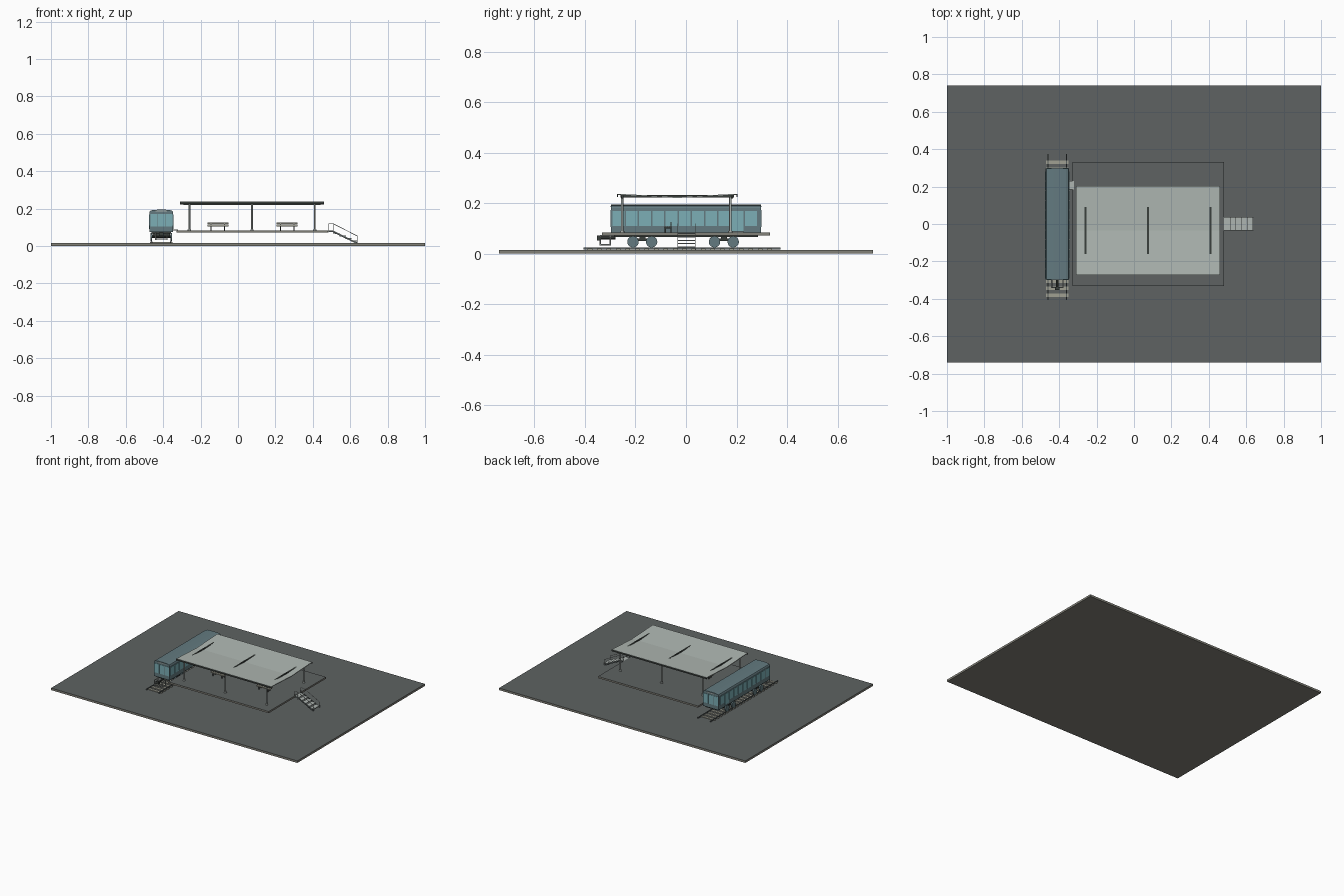
import bpy, bmesh, math
from mathutils import Vector

if "Cube" in bpy.data.objects:
    bpy.data.objects.remove(bpy.data.objects["Cube"])


def mat(name, r, g, b):
    m = bpy.data.materials.new(name)
    m.diffuse_color = (r, g, b, 1)
    m.use_nodes = True
    m.node_tree.nodes["Principled BSDF"].inputs["Base Color"].default_value = m.diffuse_color
    return m


GROUND = mat("asphalt grey", 0.112, 0.123, 0.122)
CONCRETE = mat("warm concrete", 0.225, 0.22, 0.19)
BODY = mat("teal body", 0.125, 0.195, 0.215)
GLASS = mat("pale blue glass", 0.2, 0.43, 0.47)
ROOF = mat("pale grey roof", 0.43, 0.48, 0.45)
DARK = mat("dark steel", 0.042, 0.05, 0.045)
RAIL = mat("rail steel", 0.1, 0.12, 0.12)
STEEL = mat("light steel", 0.42, 0.46, 0.44)
WOOD = mat("weathered wood", 0.35, 0.35, 0.29)


def finish(name, bm, m):
    bmesh.ops.recalc_face_normals(bm, faces=bm.faces)
    me = bpy.data.meshes.new(name)
    bm.to_mesh(me)
    bm.free()
    me.materials.append(m)
    ob = bpy.data.objects.new(name, me)
    bpy.context.collection.objects.link(ob)
    return ob


def box(name, x0, x1, y0, y1, z0, z1, m):
    bm = bmesh.new()
    bmesh.ops.create_cube(bm, size=1)
    for v in bm.verts:
        v.co = ((x0 + x1) / 2 + v.co.x * (x1 - x0),
                (y0 + y1) / 2 + v.co.y * (y1 - y0),
                (z0 + z1) / 2 + v.co.z * (z1 - z0))
    return finish(name, bm, m)


def rod(name, a, b, r, m, seg=8):
    a, b = Vector(a), Vector(b)
    bm = bmesh.new()
    bmesh.ops.create_cone(bm, cap_ends=True, segments=seg, radius1=r, radius2=r, depth=(b - a).length)
    q = Vector((0, 0, 1)).rotation_difference(b - a)
    for v in bm.verts:
        v.co = q @ v.co + (a + b) / 2
    ob = finish(name, bm, m)
    if seg > 8:
        for p in ob.data.polygons:
            p.use_smooth = len(p.vertices) == 4
    return ob


def extrude(name, pts, direction, m):
    """Close a planar outline and sweep it along a vector."""
    bm = bmesh.new()
    f = bm.faces.new([bm.verts.new(p) for p in pts])
    r = bmesh.ops.extrude_face_region(bm, geom=[f])
    bmesh.ops.translate(bm, vec=direction, verts=[v for v in r["geom"] if isinstance(v, bmesh.types.BMVert)])
    return finish(name, bm, m)


def topped_slab(name, x0, x1, y0, y1, z0, z1):
    """Concrete slab whose upward face is asphalt."""
    ob = box(name, x0, x1, y0, y1, z0, z1, CONCRETE)
    ob.data.materials.append(GROUND)
    for p in ob.data.polygons:
        p.material_index = 1 if p.normal.z > 0.5 else 0


G = 0.015      # ground top
P = 0.083      # platform top

# Ground and platform slab
topped_slab("ground_slab", -1, 1, -0.74, 0.74, 0, G)
topped_slab("platform_slab", -0.33, 0.482, -0.332, 0.332, 0.071, P)

# Track
TX = -0.41
for s in (-1, 1):
    x = TX + s * 0.05
    box("rail", x - 0.003, x + 0.003, -0.405, 0.375, G + 0.002, 0.025, RAIL)
for i in range(20):
    y = -0.38 + i * 0.0374
    box("sleeper", TX - 0.06, TX + 0.06, y - 0.009, y + 0.009, G - 0.002, 0.02, WOOD)

# Carriage body: half section mirrored about the centre line
half = [(0.063, 0.076), (0.063, 0.181), (0.059, 0.188), (0.047, 0.192), (0.02, 0.194)]
section = half + [(-x, z) for x, z in reversed(half)]
extrude("carriage_body", [(TX + x, -0.297, z) for x, z in section], (0, 0.594, 0), BODY)
box("carriage_underframe", TX - 0.052, TX + 0.052, -0.285, 0.285, 0.066, 0.077, DARK)
for s in (-1, 1):
    x = TX + s * 0.0635
    # Side windows and one door
    for i in range(11):
        y = -0.267 + i * 0.0524
        door = i == 9
        box("side_door_glass" if door else "side_window", x - 0.002, x + 0.002, y - 0.0235, y + 0.0235,
            0.09 if door else 0.109, 0.169, GLASS)
    # End windows
    yb = s * 0.297
    for k in (-1, 0, 1):
        cx = TX + k * 0.04
        box("end_window", cx - 0.0188, cx + 0.0188, yb - 0.002, yb + 0.002, 0.105, 0.172, GLASS)
    box("end_lamp_strip", TX - 0.03, TX + 0.03, yb - 0.002, yb + 0.002, 0.184, 0.189, STEEL)

# Bogies
for cy in (-0.173, 0.15):
    for s in (-1, 1):
        x = TX + s * 0.046
        box("bogie_side_frame", x - 0.003, x + 0.003, cy - 0.056, cy + 0.056, 0.05, 0.06, DARK)
        for d in (-0.037, 0.037):
            rod("wheel", (TX + s * 0.049, cy + d, 0.047), (TX + s * 0.058, cy + d, 0.047), 0.0225, BODY, 20)
    box("bogie_bolster", TX - 0.046, TX + 0.046, cy - 0.012, cy + 0.012, 0.05, 0.068, DARK)
    for d in (-0.037, 0.037):
        rod("axle", (TX - 0.05, cy + d, 0.048), (TX + 0.05, cy + d, 0.048), 0.005, DARK)

# Front coupling with open guard frame
rod("coupling_bar", (TX, -0.28, 0.062), (TX, -0.345, 0.062), 0.006, DARK)
box("coupling_head", TX - 0.013, TX + 0.013, -0.352, -0.336, 0.053, 0.071, DARK)
for s in (-1, 1):
    x = TX + s * 0.03
    rod("guard_upper_bar", (x, -0.28, 0.07), (x, -0.34, 0.07), 0.003, STEEL)
    rod("guard_upright", (x, -0.34, 0.072), (x, -0.34, 0.033), 0.003, STEEL)
    rod("guard_brace", (x, -0.34, 0.035), (x, -0.3, 0.035), 0.003, STEEL)
    rod("guard_rear_upright", (x, -0.3, 0.033), (x, -0.3, 0.07), 0.003, STEEL)
rod("guard_cross_bar", (TX - 0.033, -0.34, 0.037), (TX + 0.033, -0.34, 0.037), 0.003, STEEL)

# Boarding plate between carriage and platform
box("boarding_plate", -0.349, -0.322, 0.184, 0.23, P, P + 0.004, STEEL)

# Shelter: shallow V roof, beams that pass through it, columns
YC, YH = -0.035, 0.237
v_top = [(YC - YH, 0.237), (YC, 0.2255), (YC + YH, 0.237)]
v_out = v_top + [(y, z - 0.005) for y, z in reversed(v_top)]
extrude("shelter_roof", [(-0.31, y, z) for y, z in v_out], (0.77, 0, 0), ROOF)
for y, e in ((YC - YH, -1), (YC + YH, 1)):
    box("roof_fascia", -0.311, 0.461, y - 0.002, y + 0.002, 0.225, 0.236, DARK)
    box("roof_purlin", -0.292, 0.442, y - e * 0.02 - 0.004, y - e * 0.02 + 0.004, 0.218, 0.231, DARK)
for x in (-0.26, 0.075, 0.41):
    box("roof_beam", x - 0.005, x + 0.005, YC - 0.225, YC + 0.225, 0.222, 0.2316, DARK)
    for y in (-0.253, 0.176):
        rod("shelter_column", (x, y, P), (x, y, 0.224), 0.0048, STEEL, 12)
        rod("column_foot", (x, y, P), (x, y, P + 0.006), 0.009, STEEL, 12)

# Benches
for bx in (-0.108, 0.263):
    x0, x1 = bx - 0.056, bx + 0.056
    for k in range(3):
        y = -0.087 + k * 0.009
        box("bench_seat_slat", x0, x1, y, y + 0.007, 0.103, 0.107, WOOD)
    for z in (0.108, 0.117):
        box("bench_back_slat", x0, x1, -0.062, -0.058, z, z + 0.008, WOOD)
    for s in (-1, 1):
        x = bx + s * 0.036
        box("bench_leg", x - 0.003, x + 0.003, -0.085, -0.08, P, 0.103, DARK)
        box("bench_back_post", x - 0.003, x + 0.003, -0.0605, -0.0565, P, 0.123, DARK)
        box("bench_bearer", x - 0.003, x + 0.003, -0.086, -0.057, 0.1, 0.103, DARK)

# Stairs down to the ground
X0, X1 = 0.482, 0.635
N = 5
for i in range(N):
    x = X0 + i * (X1 - X0) / N
    z = P - 0.002 - i * (P - G) / (N + 0.2)
    box("stair_tread", x, x + 0.033, -0.031, 0.035, z - 0.004, z, STEEL)
for y in (-0.033, 0.037):
    # Sloping stringer
    extrude("stair_stringer", [(X0, y - 0.0015, P), (X0 + 0.025, y - 0.0015, P), (X1, y - 0.0015, 0.02),
                               (X1, y - 0.0015, G), (X1 - 0.008, y - 0.0015, G), (X0 + 0.02, y - 0.0015, 0.076),
                               (X0, y - 0.0015, 0.076)], (0, 0.003, 0), RAIL)
    # Handrail and posts
    rod("handrail_top", (X0 + 0.003, y, 0.119), (X0 + 0.028, y, 0.119), 0.0016, STEEL)
    rod("handrail_slope", (X0 + 0.028, y, 0.119), (X1 + 0.003, y, 0.053), 0.0016, STEEL)
    for x, zb, zt in ((X0 + 0.003, P - 0.01, 0.12), (X0 + 0.028, P - 0.02, 0.12), (X1 + 0.002, G, 0.054)):
        rod("handrail_post", (x, y, zb), (x, y, zt), 0.0016, STEEL)
